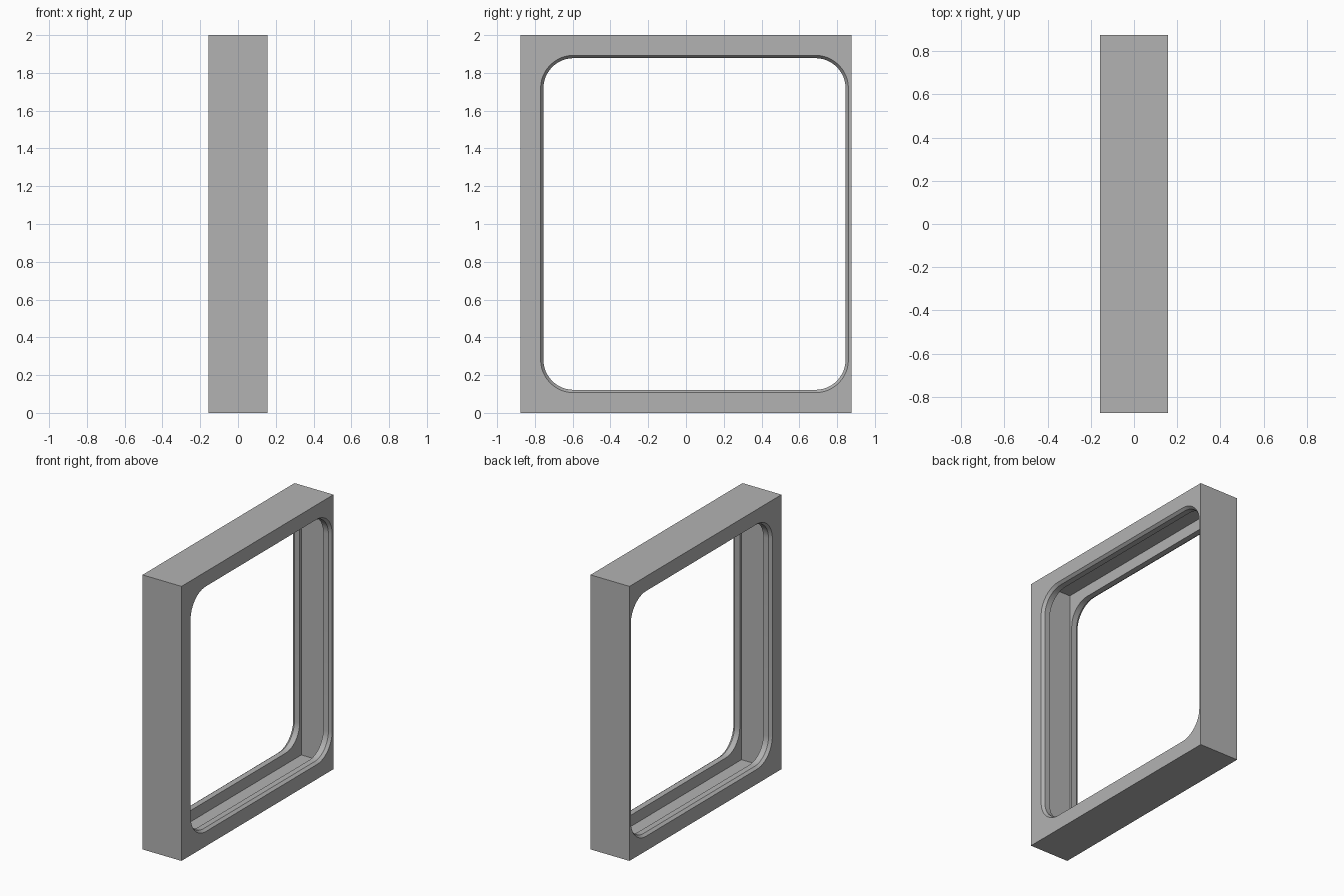
import bpy, bmesh
from math import sin, cos, pi, radians

cube = bpy.data.objects.get("Cube")
if cube:
    bpy.data.objects.remove(cube, do_unlink=True)

DEPTH = 0.157      # half thickness of the frame
LIP = 0.095        # inner side of each lip
CHAMFER = 0.02
OPENING_Y = 0.045  # opening sits off centre, towards the back
STEPS = 12

grey = bpy.data.materials.new("plain grey")
grey.use_nodes = True
colour = (0.45, 0.45, 0.45, 1)
grey.diffuse_color = colour
grey.node_tree.nodes["Principled BSDF"].inputs["Base Color"].default_value = colour


def ring(bm, x, half_y, half_z, radius=0, centre=0):
    """Rounded rectangle across the frame; radius 0 gives sharp corners."""
    verts = []
    for k, (sy, sz) in enumerate([(1, 1), (-1, 1), (-1, -1), (1, -1)]):
        for i in range(STEPS + 1):
            a = (k + i / STEPS) * pi / 2
            y = centre + sy * (half_y - radius) + radius * cos(a)
            z = 1 + sz * (half_z - radius) + radius * sin(a)
            verts.append(bm.verts.new((x, y, z)))
    return verts


def half_section(bm, side):
    """Outer edge, chamfered rounded lip, then square inner channel."""
    return [
        ring(bm, side * DEPTH, 0.875, 1),
        ring(bm, side * DEPTH, 0.815, 0.893, 0.175, OPENING_Y),
        ring(bm, side * (DEPTH - CHAMFER), 0.8, 0.878, 0.16, OPENING_Y),
        ring(bm, side * LIP, 0.8, 0.878, 0.16, OPENING_Y),
        ring(bm, side * LIP, 0.82, 0.96, 0, OPENING_Y),
    ]


# Loft the closed section around the frame
bm = bmesh.new()
rings = half_section(bm, 1) + half_section(bm, -1)[::-1]
for a, b in zip(rings, rings[1:] + rings[:1]):
    for i in range(len(a)):
        j = (i + 1) % len(a)
        bm.faces.new((a[i], a[j], b[j], b[i]))
bmesh.ops.remove_doubles(bm, verts=bm.verts, dist=1e-5)
bmesh.ops.recalc_face_normals(bm, faces=bm.faces)

mesh = bpy.data.meshes.new("window_frame")
bm.to_mesh(mesh)
bm.free()
mesh.materials.append(grey)
frame = bpy.data.objects.new("window_frame", mesh)
bpy.context.collection.objects.link(frame)

bpy.ops.object.select_all(action='DESELECT')
frame.select_set(True)
bpy.context.view_layer.objects.active = frame
bpy.ops.object.shade_smooth_by_angle(angle=radians(25))
